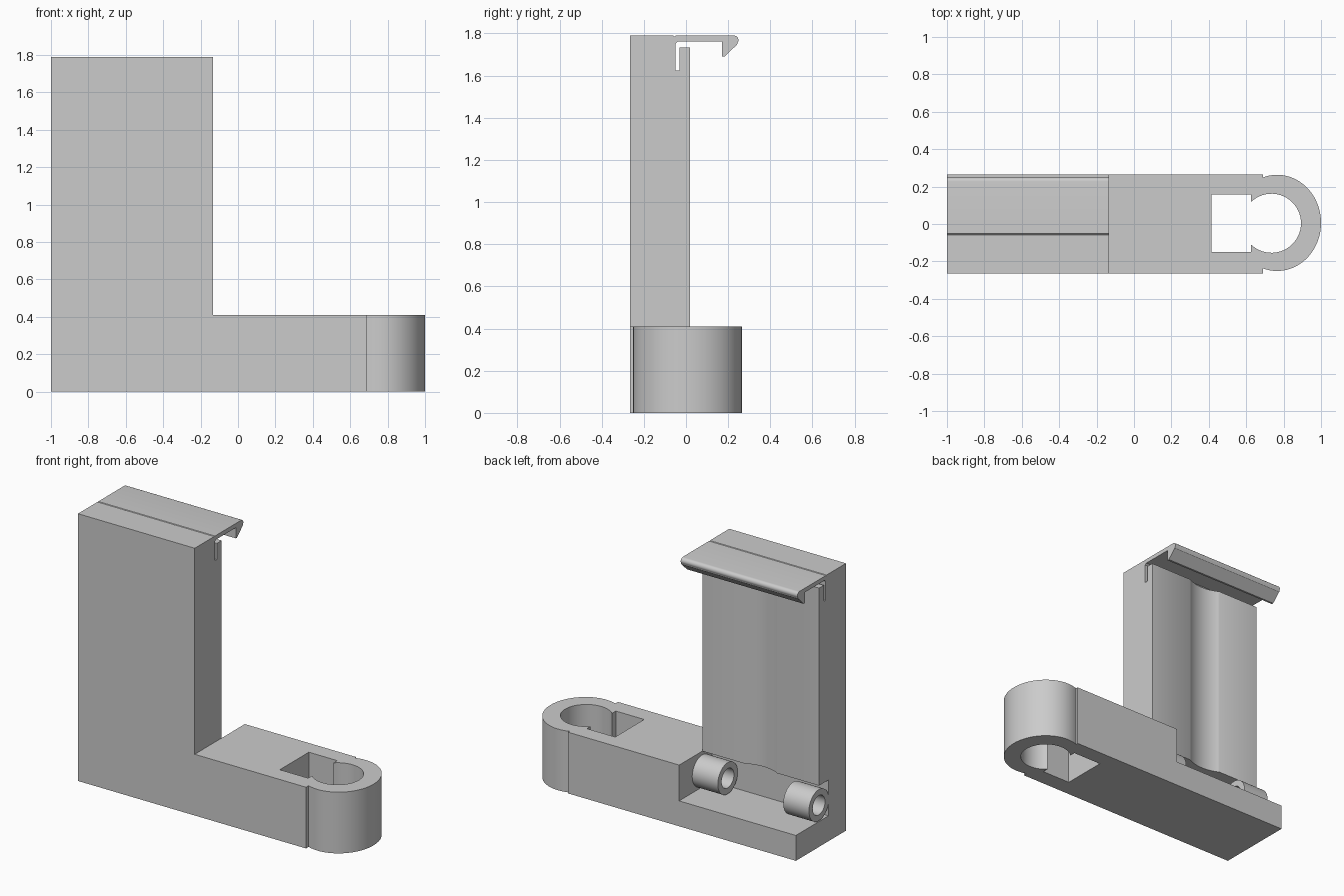
import bpy, bmesh
from math import sin, cos, radians

cube = bpy.data.objects.get("Cube")
if cube:
    bpy.data.objects.remove(cube)

grey = bpy.data.materials.new("plain_grey")
grey.use_nodes = True
grey.diffuse_color = (0.6, 0.6, 0.6, 1)
grey.node_tree.nodes["Principled BSDF"].inputs["Base Color"].default_value = (0.6, 0.6, 0.6, 1)


def arc(cx, cy, rx, ry, start, end, steps):
    angles = [radians(start + (end - start) * i / steps) for i in range(steps + 1)]
    return [(cx + rx * cos(a), cy + ry * sin(a)) for a in angles]


def prism(name, outline, axis, low, high):
    """Extrude a closed outline along x (outline in y, z) or z (outline in x, y)."""
    place = (lambda p, t: (t, p[0], p[1])) if axis == "x" else (lambda p, t: (p[0], p[1], t))
    bm = bmesh.new()
    base = bm.faces.new([bm.verts.new(place(p, low)) for p in outline])
    grown = bmesh.ops.extrude_face_region(bm, geom=[base])
    verts = [g for g in grown["geom"] if isinstance(g, bmesh.types.BMVert)]
    bmesh.ops.translate(bm, verts=verts, vec=place((0, 0), high - low))
    bmesh.ops.recalc_face_normals(bm, faces=bm.faces)
    mesh = bpy.data.meshes.new(name)
    bm.to_mesh(mesh)
    bm.free()
    mesh.materials.append(grey)
    obj = bpy.data.objects.new(name, mesh)
    bpy.context.collection.objects.link(obj)
    return obj


def activate(obj):
    bpy.ops.object.select_all(action="DESELECT")
    obj.select_set(True)
    bpy.context.view_layer.objects.active = obj


def cut(obj, cutter):
    cutter.hide_render = True
    mod = obj.modifiers.new("cut", "BOOLEAN")
    mod.operation = "DIFFERENCE"
    mod.solver = "EXACT"
    mod.object = cutter
    activate(obj)
    bpy.ops.object.modifier_apply(modifier=mod.name)
    bpy.data.objects.remove(cutter)


END, SIDE, ARM_TOP = -0.135, 0.265, 0.41

# Tower with ledge, hinge recess, slot and hooked clip in one side profile
tower_profile = [
    (-SIDE, 0), (SIDE, 0), (SIDE, 0.17), (-0.08, 0.17), (-0.08, ARM_TOP), (0.02, ARM_TOP),
    (0.02, 1.733), (-0.03, 1.733), (-0.03, 1.625), (-0.05, 1.625), (-0.05, 1.752), (-0.04, 1.762),
    (0.17, 1.762), (0.17, 1.69), (0.183, 1.69), (0.243, 1.748),
    *arc(0.227, 1.768, 0.022, 0.022, -40, 90, 8),
    (-0.05, 1.79), (-0.055, 1.784), (-0.06, 1.79), (-SIDE, 1.79)]
tower = prism("tower_with_clip", tower_profile, "x", -1, END)

# Shallow upright groove in the middle of the tower's back
groove = arc(-0.57, 0.245, 0.255, 0.255, -120, -60, 16)
groove += [(groove[-1][0], 0.04), (groove[0][0], 0.04)]
cut(tower, prism("groove_cutter", groove, "z", 0.39, 1.745))

# Arm with rounded clamp end and keyhole opening
arm_outline = [(END, SIDE), (END, -SIDE), (0.69, -SIDE),
               *arc(0.765, 0.006, 0.235, 0.257, -108.6, 108.6, 48), (0.69, SIDE)]
arm = prism("clamp_arm", arm_outline, "z", 0, ARM_TOP)
keyhole = [(0.415, -0.15), (0.625, -0.15),
           *arc(0.735, 0.004, 0.158, 0.158, -134, 134, 40), (0.625, 0.157), (0.415, 0.157)]
cut(arm, prism("keyhole_cutter", keyhole, "z", -0.1, 0.6))

# Hinge barrels in the recess
parts = [tower, arm]
for name, low, high in (("outer_hinge_barrel", -1, -0.81), ("inner_hinge_barrel", -0.325, END)):
    barrel = prism(name, arc(0.022, 0.28, 0.105, 0.105, 0, 354, 59), "x", low, high)
    cut(barrel, prism("bore_cutter", arc(0.022, 0.28, 0.065, 0.065, 0, 350, 35), "x", low - 0.1, high + 0.1))
    parts.append(barrel)

for part in parts:
    activate(part)
    bpy.ops.object.shade_smooth_by_angle(angle=radians(30))
